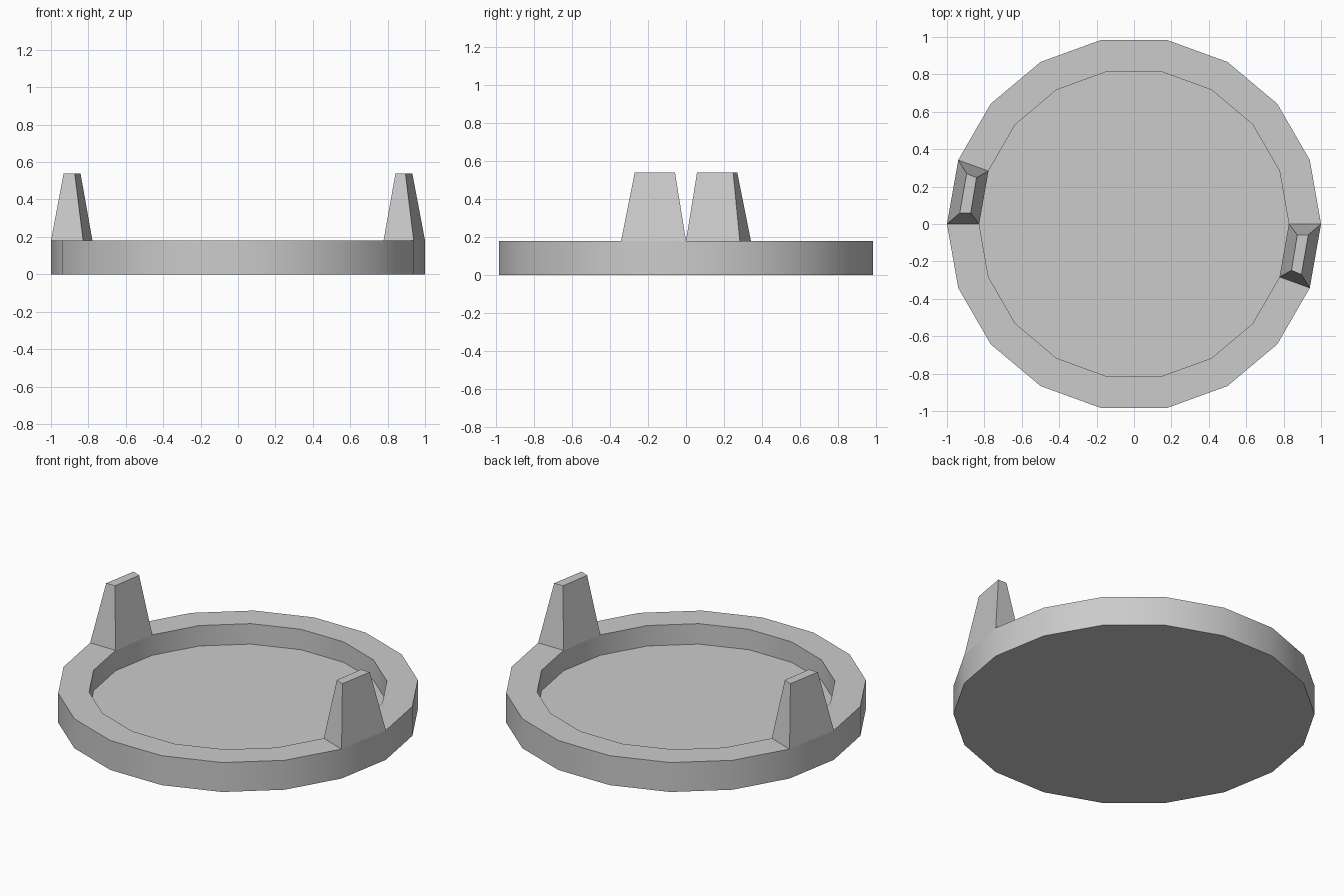
import bpy
import bmesh
from math import cos, sin, radians, pi
from mathutils import Matrix

SIDES = 18
OUTER, INNER = 1.0, 0.828
RIM_Z, FLOOR_Z, TOP_Z = 0.18, 0.055, 0.54

cube = bpy.data.objects.get("Cube")
if cube:
    bpy.data.objects.remove(cube, do_unlink=True)

grey = bpy.data.materials.new("light grey")
grey.use_nodes = True
color = (0.6, 0.6, 0.6, 1)
grey.diffuse_color = color
grey.node_tree.nodes["Principled BSDF"].inputs["Base Color"].default_value = color


def polar(radius, degrees, z):
    return (radius * cos(radians(degrees)), radius * sin(radians(degrees)), z)


def loft(name, loops):
    """Join matching loops of points with quads and cap both ends."""
    bm = bmesh.new()
    rings = [[bm.verts.new(p) for p in loop] for loop in loops]
    count = len(rings[0])
    for low, high in zip(rings, rings[1:]):
        for i in range(count):
            j = (i + 1) % count
            bm.faces.new((low[i], low[j], high[j], high[i]))
    bm.faces.new(rings[0][::-1])
    bm.faces.new(rings[-1])
    bmesh.ops.recalc_face_normals(bm, faces=bm.faces)
    mesh = bpy.data.meshes.new(name)
    bm.to_mesh(mesh)
    bm.free()
    mesh.materials.append(grey)
    obj = bpy.data.objects.new(name, mesh)
    bpy.context.collection.objects.link(obj)
    return obj


# Shallow round tray: outer wall, flat rim, inner wall and floor
profile = [(OUTER, 0), (OUTER, RIM_Z), (INNER, RIM_Z), (INNER, FLOOR_Z)]
tray = loft("tray", [[polar(r, i * 360 / SIDES, z) for i in range(SIDES)]
                     for r, z in profile])
bpy.context.view_layer.objects.active = tray
tray.select_set(True)
bpy.ops.object.shade_smooth_by_angle(angle=radians(30))
tray.select_set(False)

# Tapered posts, each filling one segment of the rim
base = [polar(r, a, RIM_Z) for r, a in
        ((INNER, 160), (OUTER, 160), (OUTER, 180), (INNER, 180))]
top = [(x, y, TOP_Z) for x, y in
       ((-0.842, 0.248), (-0.895, 0.27), (-0.932, 0.058), (-0.873, 0.058))]
right_post = loft("right_post", [base, top])
left_post = right_post.copy()
left_post.data = right_post.data.copy()
left_post.name = "left_post"
left_post.data.transform(Matrix.Rotation(pi, 4, "Z"))
bpy.context.collection.objects.link(left_post)
